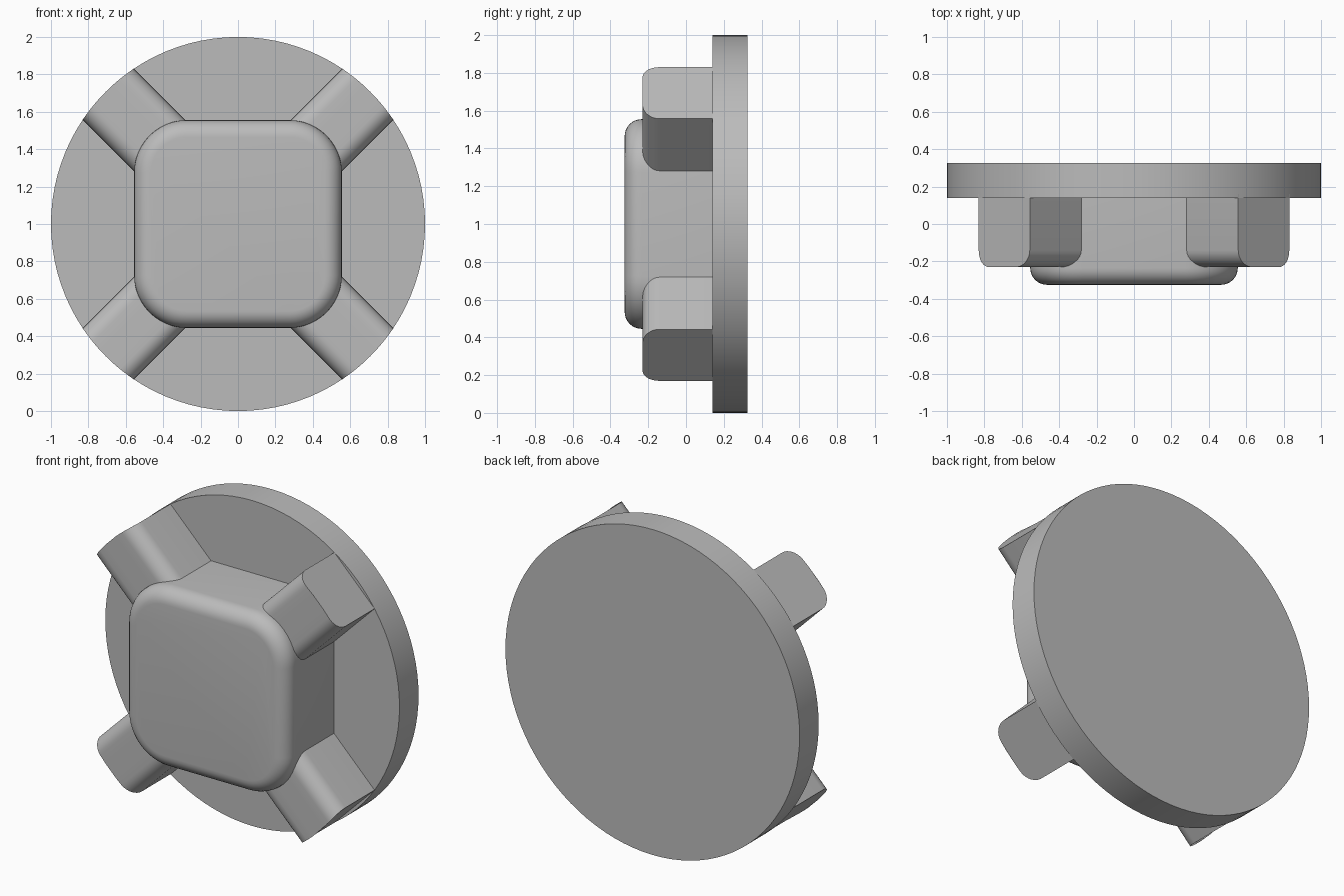
import bpy
import bmesh
from math import sin, cos, pi, sqrt, radians

RADIUS = 1.0
CENTRE_Z = 1.0
FACE_Y, BACK_Y = 0.14, 0.325      # front and back of the disc
ARM_Y, BLOCK_Y = -0.23, -0.325    # front of the arms and of the block
FILLET = 0.09

cube = bpy.data.objects.get("Cube")
if cube:
    bpy.data.objects.remove(cube, do_unlink=True)

grey = bpy.data.materials.new("plain_grey")
grey.use_nodes = True
colour = (0.5, 0.5, 0.5, 1)
grey.diffuse_color = colour
grey.node_tree.nodes["Principled BSDF"].inputs["Base Color"].default_value = colour


def loft(name, rings):
    """Skin closed rings of points, cap both ends, shade smooth with sharp edges."""
    bm = bmesh.new()
    loops = [[bm.verts.new((x, y, z + CENTRE_Z)) for x, y, z in ring] for ring in rings]
    n = len(loops[0])
    for a, b in zip(loops, loops[1:]):
        for i in range(n):
            j = (i + 1) % n
            bm.faces.new((a[i], a[j], b[j], b[i]))
    bm.faces.new(loops[0])
    bm.faces.new(loops[-1])
    bmesh.ops.recalc_face_normals(bm, faces=bm.faces)
    mesh = bpy.data.meshes.new(name)
    bm.to_mesh(mesh)
    bm.free()
    mesh.materials.append(grey)
    obj = bpy.data.objects.new(name, mesh)
    bpy.context.collection.objects.link(obj)
    bpy.ops.object.select_all(action="DESELECT")
    obj.select_set(True)
    bpy.context.view_layer.objects.active = obj
    bpy.ops.object.shade_smooth_by_angle(angle=radians(30))
    return obj


def circle(y, n=96):
    return [(RADIUS * cos(2 * pi * i / n), y, RADIUS * sin(2 * pi * i / n)) for i in range(n)]


def rounded_square(half, corner, y, steps=12):
    pts = []
    for q in range(4):
        for k in range(steps + 1):
            a = pi / 2 * (q + k / steps)
            sx = 1 if q in (0, 3) else -1
            sz = 1 if q < 2 else -1
            pts.append((sx * (half - corner) + corner * cos(a), y,
                        sz * (half - corner) + corner * sin(a)))
    return pts


# Round base plate
loft("base_disc", [circle(FACE_Y), circle(BACK_Y)])

# Central block with rounded corners and a filleted front rim
rings = [rounded_square(0.555, 0.28, FACE_Y + 0.02)]
for k in range(9):
    a = pi / 2 * k / 8
    inset = FILLET * (1 - cos(a))
    rings.append(rounded_square(0.555 - inset, 0.28 - inset,
                                BLOCK_Y + FILLET * (1 - sin(a))))
loft("centre_block", rings)

# Diagonal arms: round-topped section, outer end following the disc rim
HALF = 0.193
side = [(HALF - FILLET * (1 - cos(pi / 2 * k / 8)),
         ARM_Y + FILLET * (1 - sin(pi / 2 * k / 8))) for k in range(9)]
half_section = [(HALF, FACE_Y + 0.02)] + side + [(0.05, ARM_Y)]
section = half_section + [(-s, y) for s, y in reversed(half_section)]

for name, turn in (("upper_left_arm", 1), ("upper_right_arm", 3),
                   ("lower_right_arm", 5), ("lower_left_arm", 7)):
    c, d = cos(turn * pi / 4), sin(turn * pi / 4)
    inner = [(0.3 * c - s * d, y, 0.3 * d + s * c) for s, y in section]
    outer = []
    for s, y in section:
        r = sqrt(RADIUS ** 2 - s ** 2)
        outer.append((r * c - s * d, y, r * d + s * c))
    loft(name, [inner, outer])
